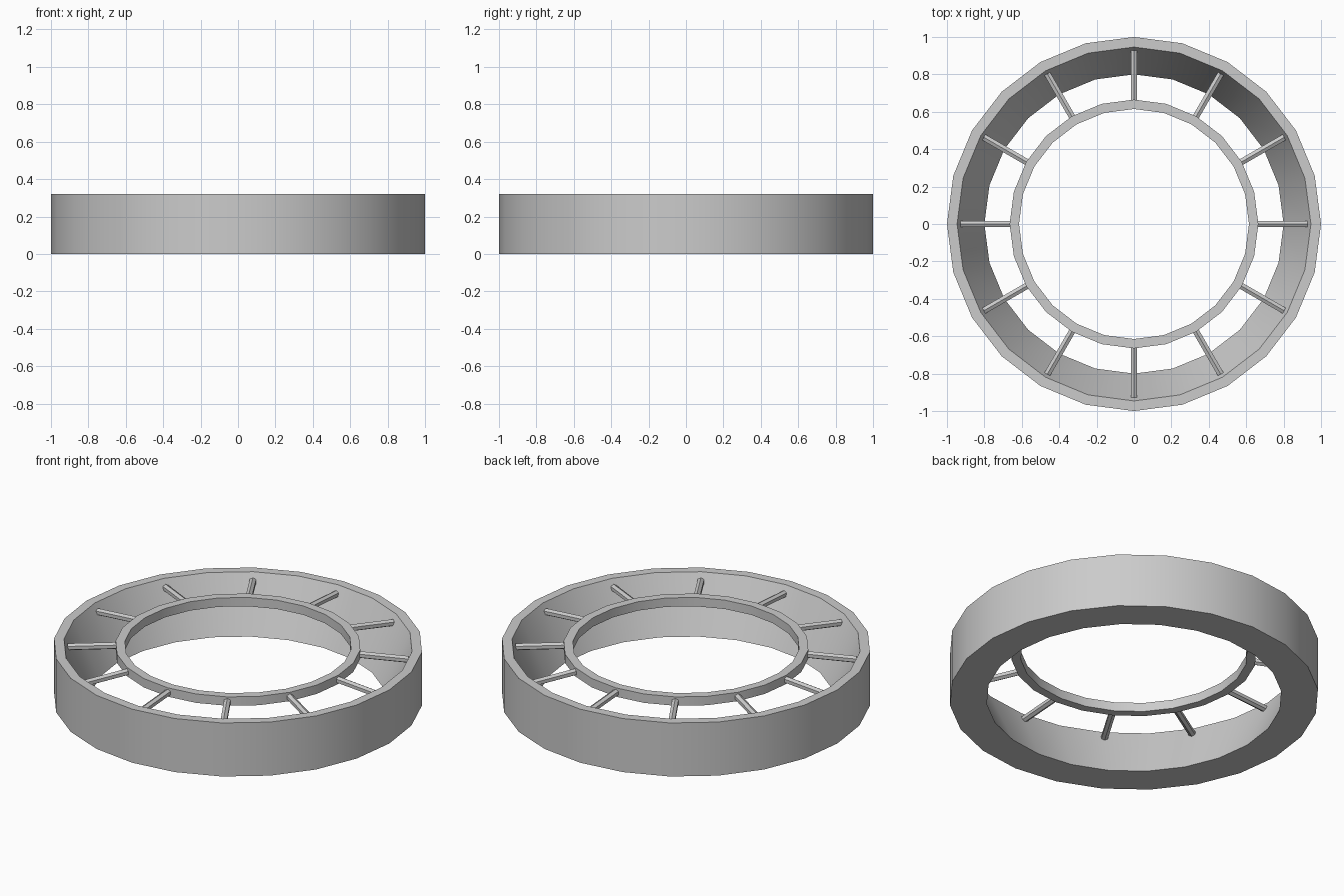
import bpy, bmesh, math
from mathutils import Vector

if "Cube" in bpy.data.objects:
    bpy.data.objects.remove(bpy.data.objects["Cube"], do_unlink=True)

SIDES = 24
HEIGHT = 0.32
SPOKES = 12

grey = bpy.data.materials.new("light grey")
grey.use_nodes = True
grey.diffuse_color = (0.6, 0.6, 0.6, 1)
grey.node_tree.nodes["Principled BSDF"].inputs["Base Color"].default_value = (0.6, 0.6, 0.6, 1)


def finish(name, bm):
    """Turn a bmesh into a shaded, coloured object."""
    bmesh.ops.recalc_face_normals(bm, faces=bm.faces)
    mesh = bpy.data.meshes.new(name)
    bm.to_mesh(mesh)
    bm.free()
    mesh.materials.append(grey)
    obj = bpy.data.objects.new(name, mesh)
    bpy.context.collection.objects.link(obj)
    bpy.ops.object.select_all(action="DESELECT")
    obj.select_set(True)
    bpy.context.view_layer.objects.active = obj
    bpy.ops.object.shade_smooth_by_angle(angle=math.radians(30))
    return obj


def ring(name, profile):
    """Revolve a closed (radius, height) profile around z."""
    bm = bmesh.new()
    loops = []
    for i in range(SIDES):
        a = math.tau * i / SIDES
        loops.append([bm.verts.new((r * math.cos(a), r * math.sin(a), z)) for r, z in profile])
    count = len(profile)
    for i, here in enumerate(loops):
        after = loops[(i + 1) % SIDES]
        for j in range(count):
            k = (j + 1) % count
            bm.faces.new((here[j], after[j], after[k], here[k]))
    return finish(name, bm)


def spoke(name, angle):
    """Hexagonal rod, ridge upward, dipping slightly towards the outer ring."""
    start, end = Vector((0.64, 0, 0.293)), Vector((0.927, 0, 0.273))
    radius = 0.02
    bm = bmesh.new()
    ends = []
    for centre in (start, end):
        ends.append([bm.verts.new(centre + Vector((0, radius * math.sin(t), radius * math.cos(t))))
                     for t in (math.tau * i / 6 for i in range(6))])
        bm.faces.new(ends[-1])
    for i in range(6):
        j = (i + 1) % 6
        bm.faces.new((ends[0][i], ends[0][j], ends[1][j], ends[1][i]))
    obj = finish(name, bm)
    obj.rotation_euler.z = angle


# Outer ring with a sloping inner wall
ring("outer_ring", [(0.8, 0), (1, 0), (1, HEIGHT), (0.946, HEIGHT)])

# Thin inner ring level with the top
ring("inner_ring", [(0.615, 0.267), (0.665, 0.267), (0.665, HEIGHT), (0.615, HEIGHT)])

# Spokes joining the rings
for n in range(SPOKES):
    spoke(f"spoke_{n + 1}", math.tau * n / SPOKES)
